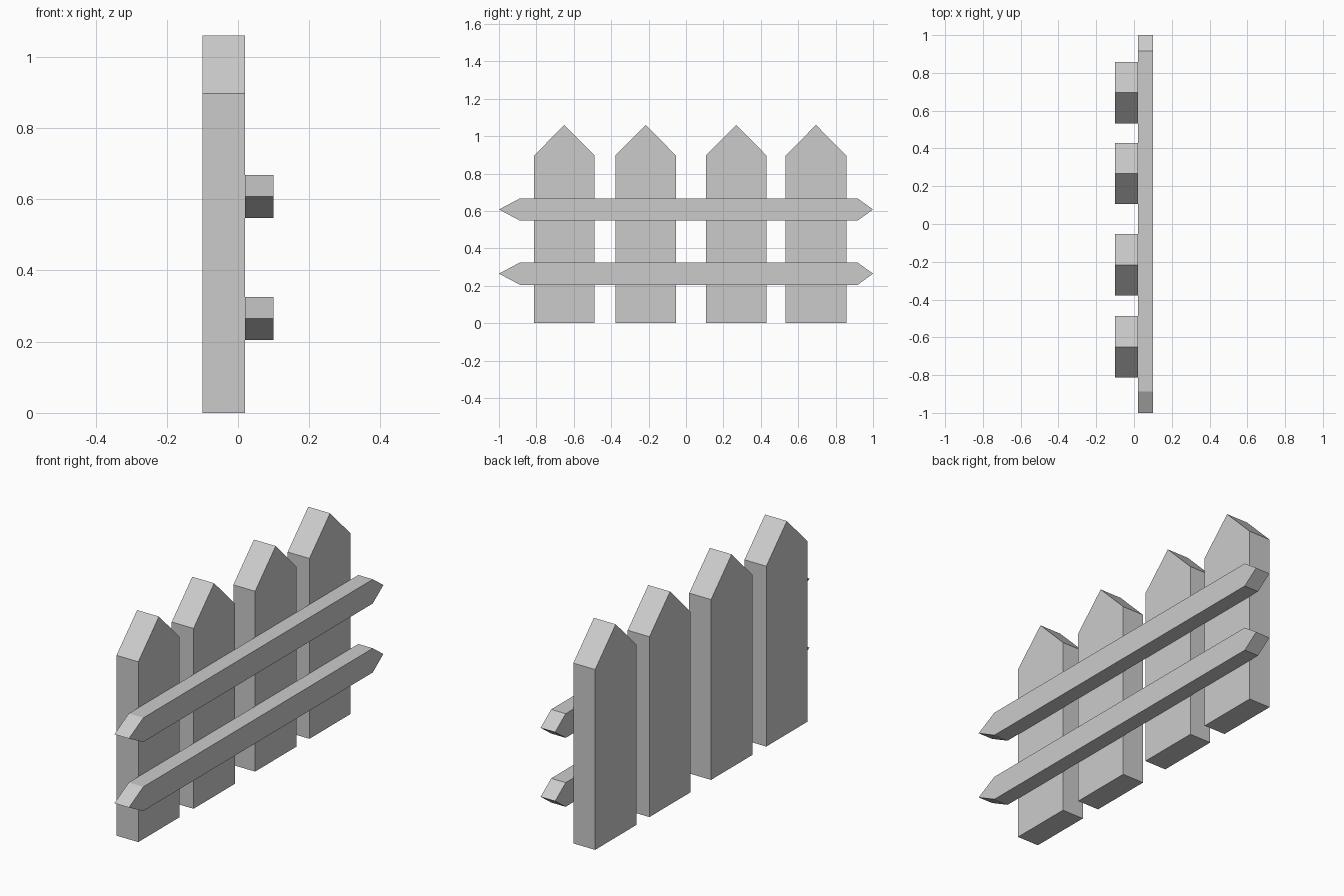
import bpy
import bmesh

if "Cube" in bpy.data.objects:
    bpy.data.objects.remove(bpy.data.objects["Cube"])


def board(name, profile, x0, x1):
    """Extrude a (y, z) profile along x from x0 to x1."""
    bm = bmesh.new()
    face = bm.faces.new([bm.verts.new((x0, y, z)) for y, z in profile])
    ext = bmesh.ops.extrude_face_region(bm, geom=[face], use_keep_orig=True)
    verts = [g for g in ext["geom"] if isinstance(g, bmesh.types.BMVert)]
    bmesh.ops.translate(bm, verts=verts, vec=(x1 - x0, 0, 0))
    bmesh.ops.recalc_face_normals(bm, faces=bm.faces)
    mesh = bpy.data.meshes.new(name)
    bm.to_mesh(mesh)
    bm.free()
    obj = bpy.data.objects.new(name, mesh)
    bpy.context.collection.objects.link(obj)
    return obj


# Upright pickets with pointed tops
HALF, SHOULDER, PEAK = 0.162, 0.897, 1.06
for i, y in enumerate((-0.65, -0.216, 0.268, 0.695), 1):
    board(f"picket_{i}",
          [(y - HALF, 0), (y + HALF, 0), (y + HALF, SHOULDER),
           (y, PEAK), (y - HALF, SHOULDER)],
          -0.10, 0.02)

# Horizontal rails pointed at both ends
THICK = 0.06
for name, z in (("lower_rail", 0.265), ("upper_rail", 0.608)):
    board(name,
          [(-1, z), (-0.887, z - THICK), (0.917, z - THICK),
           (1, z), (0.917, z + THICK), (-0.887, z + THICK)],
          0.02, 0.10)
